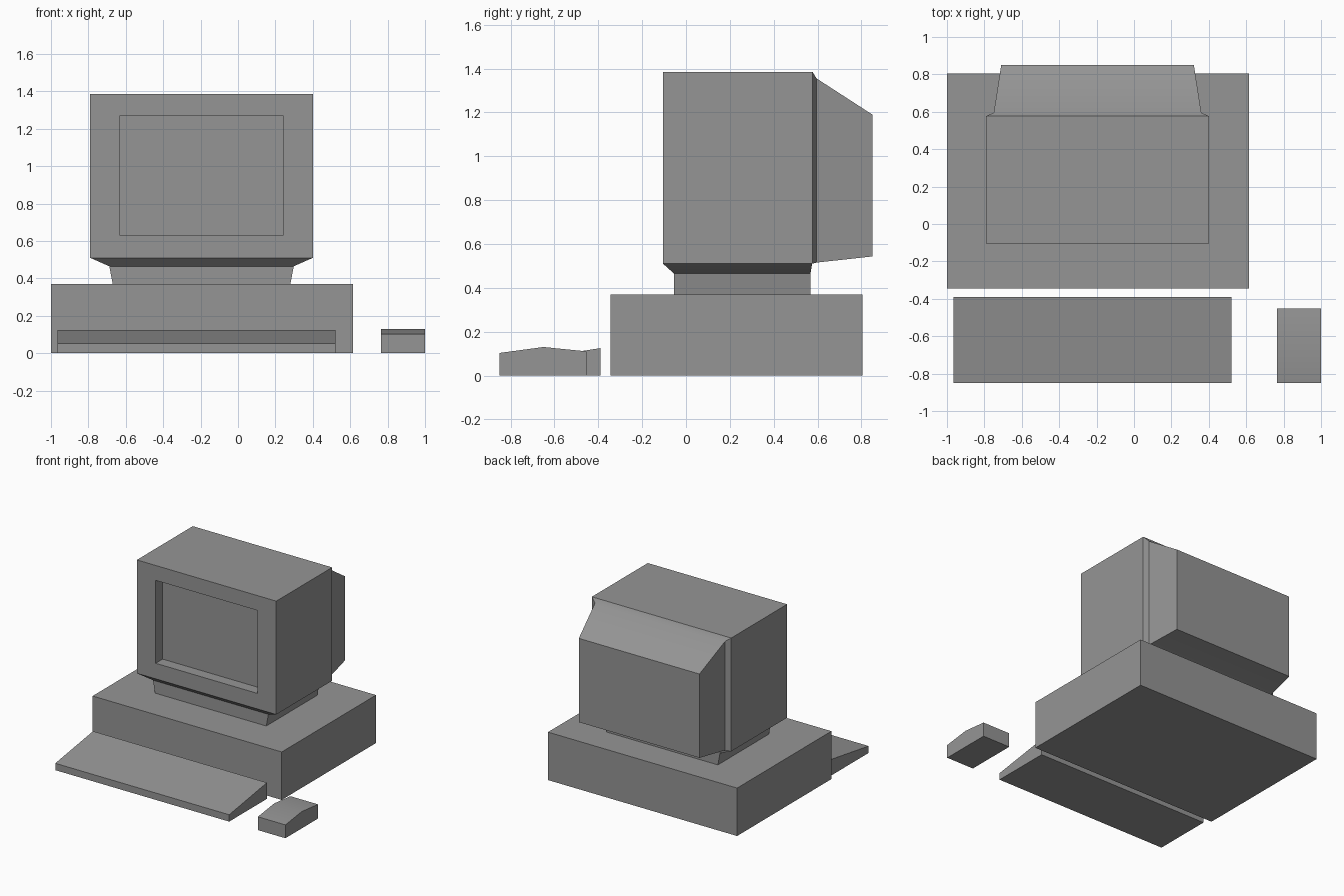
import bpy, bmesh, math

if "Cube" in bpy.data.objects:
    bpy.data.objects.remove(bpy.data.objects["Cube"])

GREY = (0.3, 0.3, 0.3, 1)
mat = bpy.data.materials.new("plain grey")
mat.use_nodes = True
mat.diffuse_color = GREY
mat.node_tree.nodes["Principled BSDF"].inputs["Base Color"].default_value = GREY


def loft(name, rings):
    """Skin a series of matching rings of points and cap both ends."""
    bm = bmesh.new()
    loops = [[bm.verts.new(p) for p in ring] for ring in rings]
    for a, b in zip(loops, loops[1:]):
        for i in range(len(a)):
            j = (i + 1) % len(a)
            bm.faces.new((a[i], a[j], b[j], b[i]))
    bm.faces.new(loops[0])
    bm.faces.new(loops[-1])
    bmesh.ops.recalc_face_normals(bm, faces=bm.faces)
    mesh = bpy.data.meshes.new(name)
    bm.to_mesh(mesh)
    bm.free()
    mesh.materials.append(mat)
    obj = bpy.data.objects.new(name, mesh)
    bpy.context.collection.objects.link(obj)
    bpy.ops.object.select_all(action="DESELECT")
    obj.select_set(True)
    bpy.context.view_layer.objects.active = obj
    bpy.ops.object.shade_smooth_by_angle(angle=math.radians(30))
    return obj


def flat(z, x0, x1, y0, y1):
    """Horizontal rectangle."""
    return [(x0, y0, z), (x1, y0, z), (x1, y1, z), (x0, y1, z)]


def upright(y, x0, x1, z0, z1):
    """Rectangle facing the front."""
    return [(x0, y, z0), (x1, y, z0), (x1, y, z1), (x0, y, z1)]


def extrude_side(name, profile, x0, x1):
    """Sweep a (y, z) side profile across x."""
    return loft(name, [[(x, y, z) for y, z in profile] for x in (x0, x1)])


# Desktop case
loft("computer_case", [flat(z, -1, 0.615, -0.345, 0.805) for z in (0, 0.37)])

# Stand and the flared underside of the monitor
loft("monitor_stand", [flat(0.37, -0.67, 0.28, -0.055, 0.568),
                       flat(0.465, -0.688, 0.298, -0.055, 0.568)])
loft("monitor_underside", [flat(0.465, -0.688, 0.298, -0.055, 0.568),
                           flat(0.51, -0.79, 0.40, -0.105, 0.575)])

# Monitor: screen recess, front bezel, shell, stepped and tapered back
loft("monitor", [
    upright(-0.02, -0.63, 0.24, 0.63, 1.27),
    upright(-0.105, -0.63, 0.24, 0.63, 1.27),
    upright(-0.105, -0.79, 0.40, 0.51, 1.385),
    upright(0.577, -0.79, 0.40, 0.51, 1.385),
    upright(0.595, -0.75, 0.36, 0.515, 1.355),
    upright(0.85, -0.71, 0.32, 0.543, 1.19),
])

# Keyboard wedge
extrude_side("keyboard", [(-0.85, 0), (-0.39, 0), (-0.39, 0.125), (-0.85, 0.053)],
             -0.965, 0.52)

# Mouse with a raised middle
extrude_side("mouse", [(-0.85, 0), (-0.453, 0), (-0.453, 0.11),
                       (-0.65, 0.13), (-0.85, 0.103)], 0.765, 1)
